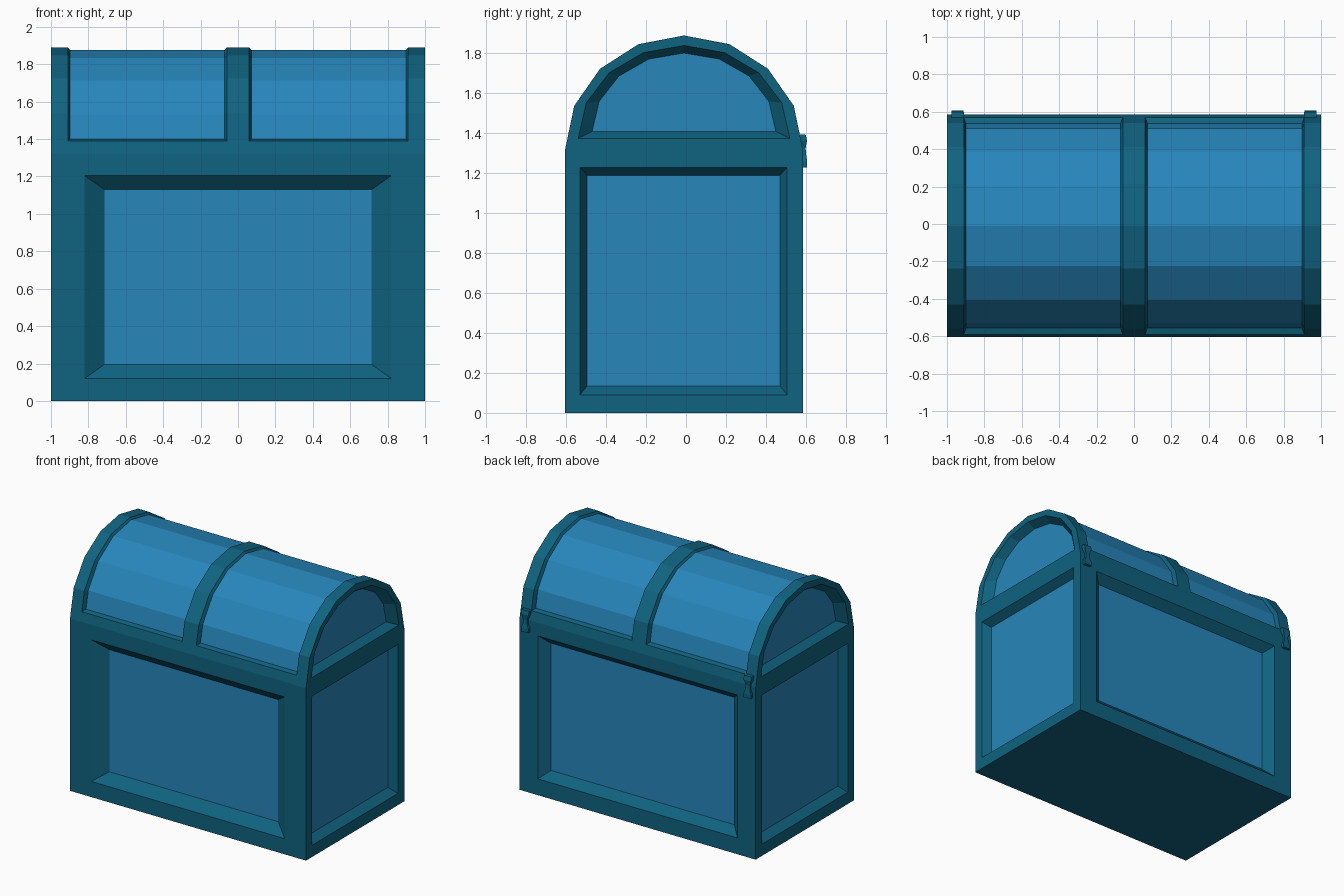
import bpy, bmesh, math
from mathutils import Vector

if "Cube" in bpy.data.objects:
    bpy.data.objects.remove(bpy.data.objects["Cube"])


def material(name, rgb):
    m = bpy.data.materials.new(name)
    m.diffuse_color = (*rgb, 1)
    m.use_nodes = True
    m.node_tree.nodes["Principled BSDF"].inputs["Base Color"].default_value = m.diffuse_color
    return m


FRAME = material("dark teal frame", (0.0048, 0.125, 0.215))
PANEL = material("blue panel", (0.020, 0.238, 0.50))
YC = -0.01                       # middle of the chest in depth
RY, RZ, SEAM = 0.595, 0.57, 1.32  # arch radii and height of lid seam


def finish(bm, name):
    bmesh.ops.recalc_face_normals(bm, faces=bm.faces)
    me = bpy.data.meshes.new(name)
    bm.to_mesh(me)
    bm.free()
    me.materials.append(FRAME)
    me.materials.append(PANEL)
    ob = bpy.data.objects.new(name, me)
    bpy.context.collection.objects.link(ob)
    return ob


def recess(bm, face, axis, outer, inner, depth):
    """Sunk panel: outer/inner = (low, high, bottom, top) rectangles."""
    n = face.normal.copy()
    for rect, d in ((outer, 0), (inner, depth)):
        mid = face.calc_center_median()
        bmesh.ops.inset_individual(bm, faces=[face], thickness=0.02)
        for v in face.verts:
            v.co[axis] = rect[1] if v.co[axis] > mid[axis] else rect[0]
            v.co.z = rect[3] if v.co.z > mid.z else rect[2]
            v.co -= n * d
    face.material_index = 1


# Body: box with a sunk panel on each of the four sides
bm = bmesh.new()
bmesh.ops.create_cube(bm, size=1)
for v in bm.verts:
    v.co = Vector((v.co.x * 2, YC + v.co.y * 2 * RY, (v.co.z + 0.5) * SEAM))
bm.normal_update()
for f in list(bm.faces):
    if abs(f.normal.x) > 0.5:
        recess(bm, f, 1, (-0.53, 0.507, 0.09, 1.23), (-0.495, 0.47, 0.135, 1.19), 0.06)
    elif f.normal.y < -0.5:
        recess(bm, f, 0, (-0.82, 0.82, 0.12, 1.205), (-0.715, 0.715, 0.195, 1.13), 0.07)
    elif f.normal.y > 0.5:
        recess(bm, f, 0, (-0.845, 0.845, 0.125, 1.22), (-0.777, 0.777, 0.185, 1.16), 0.06)
finish(bm, "chest_body")

# Lid: eight-sided arch, with one extra point per side where the panels start
arc = [(YC + RY * math.cos(i * math.pi / 8), SEAM + RZ * math.sin(i * math.pi / 8))
       for i in range(9)]
t = (1.39 - SEAM) / (arc[1][1] - SEAM)


def between(a, b):
    return tuple(p + (q - p) * t for p, q in zip(a, b))


arc = [arc[0], between(arc[0], arc[1])] + arc[1:8] + [between(arc[8], arc[7]), arc[8]]
stations = [-1, -0.91, -0.06, 0.06, 0.91, 1]
bm = bmesh.new()
rows = [[bm.verts.new((x, y, z)) for y, z in arc] for x in stations]
bays = {1: [], 3: []}
for i, (a, b) in enumerate(zip(rows, rows[1:])):
    for j in range(len(arc) - 1):
        f = bm.faces.new((a[j], b[j], b[j + 1], a[j + 1]))
        if i in bays and 0 < j < len(arc) - 2:
            bays[i].append(f)
    bm.faces.new((a[0], a[-1], b[-1], b[0]))
ends = [bm.faces.new(rows[0]), bm.faces.new(rows[-1])]
bmesh.ops.recalc_face_normals(bm, faces=bm.faces)

# Arched ends: sunk half-round panels
for f in ends:
    side = math.copysign(1, f.calc_center_median().x)
    shape = [((v.co.y - YC) / RY, (v.co.z - SEAM) / RZ) for v in f.verts]
    for width, low, top, depth in ((0.53, 1.375, 1.84, 0), (0.46, 1.41, 1.802, 0.06)):
        bmesh.ops.inset_individual(bm, faces=[f], thickness=0.005)
        for v in f.verts:
            # match each new corner to the arch point it came from
            k = min(range(len(arc)), key=lambda q: (
                Vector((v.co.y, v.co.z)) - Vector((current[q] if depth else arc[q]))).length)
            u, w = (arc[k][0] - YC) / RY, (arc[k][1] - SEAM) / RZ
            v.co = Vector((side * (1 - depth), YC + u * width, low + w * (top - low)))
        current = [(YC + (y - YC) / RY * width, low + (z - SEAM) / RZ * (top - low))
                   for y, z in arc]
    f.material_index = 1

# Curved lid panels between the straps
for faces in bays.values():
    bmesh.ops.inset_region(bm, faces=faces, thickness=0.012, use_even_offset=True)
    for v in {v for f in faces for v in f.verts}:
        v.co.y = YC + (v.co.y - YC) * 0.945
        v.co.z = SEAM + (v.co.z - SEAM) * 0.975
    for f in faces:
        f.material_index = 1
finish(bm, "chest_lid")

# Hinges: small bow-tie plates on the back corners
levels = [(1.395, 0.033, 0.57, 0.599), (1.365, 0.031, 0.575, 0.606),
          (1.325, 0.017, 0.58, 0.599), (1.29, 0.019, 0.582, 0.602),
          (1.26, 0.032, 0.582, 0.607), (1.23, 0.030, 0.582, 0.607)]
for name, x in (("left_hinge", -0.943), ("right_hinge", 0.943)):
    bm = bmesh.new()
    rings = [[bm.verts.new(p) for p in ((x - w, y0, z), (x + w, y0, z), (x + w, y1, z), (x - w, y1, z))]
             for z, w, y0, y1 in levels]
    for a, b in zip(rings, rings[1:]):
        for k in range(4):
            bm.faces.new((a[k], a[(k + 1) % 4], b[(k + 1) % 4], b[k]))
    bm.faces.new(rings[0])
    bm.faces.new(rings[-1])
    finish(bm, name)
